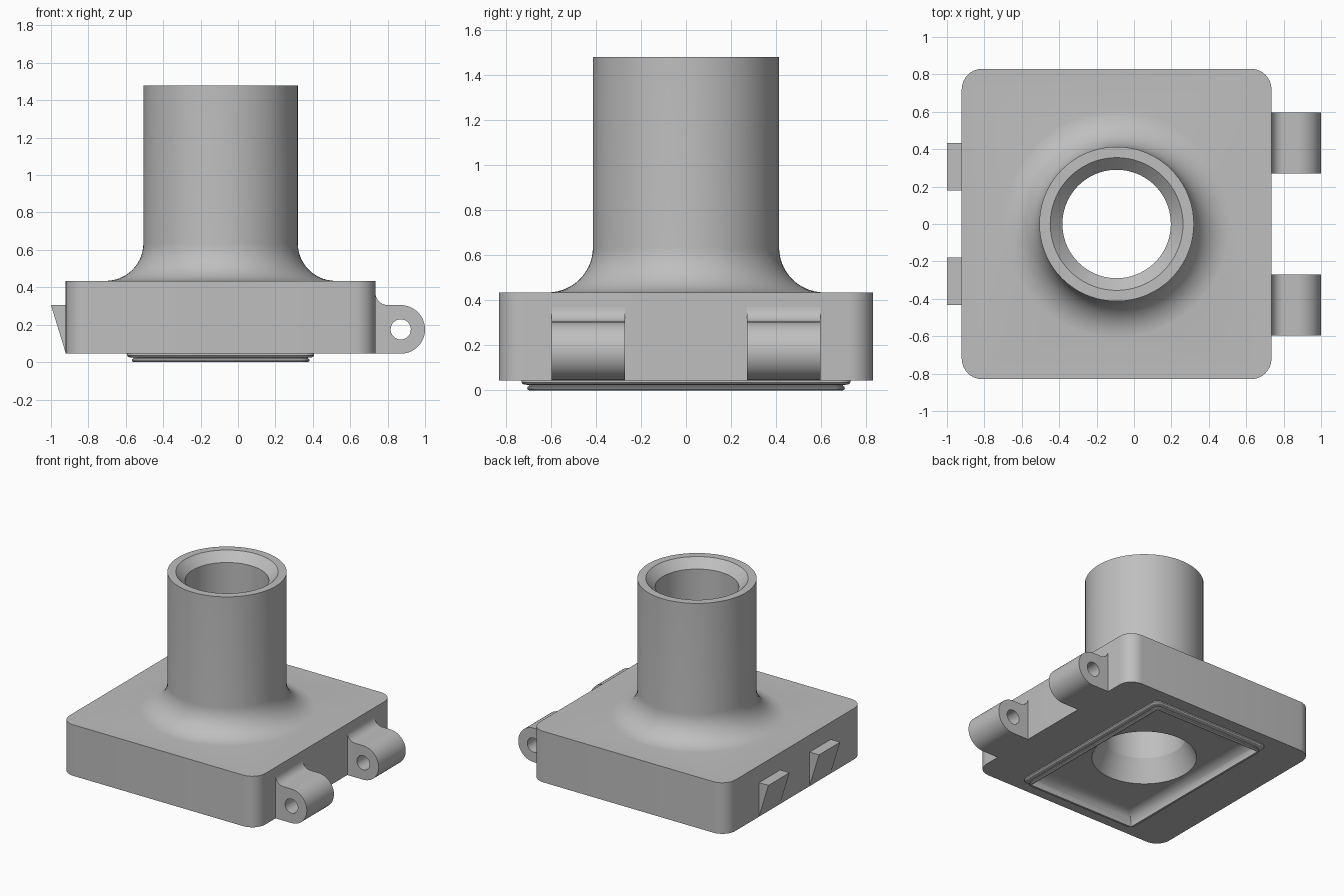
import bpy, bmesh
from math import sin, cos, pi, radians

if "Cube" in bpy.data.objects:
    bpy.data.objects.remove(bpy.data.objects["Cube"], do_unlink=True)

CX = -0.093          # shared centre of plate, tube and seal
PLATE_TOP = 0.435
PLATE_BOTTOM = 0.045

grey = bpy.data.materials.new("plain grey")
grey.use_nodes = True
grey.diffuse_color = (0.52, 0.52, 0.52, 1)
grey.node_tree.nodes["Principled BSDF"].inputs["Base Color"].default_value = (0.52, 0.52, 0.52, 1)


def make(name, bm):
    bmesh.ops.recalc_face_normals(bm, faces=bm.faces)
    mesh = bpy.data.meshes.new(name)
    bm.to_mesh(mesh)
    bm.free()
    mesh.materials.append(grey)
    obj = bpy.data.objects.new(name, mesh)
    bpy.context.collection.objects.link(obj)
    return obj


def stack(name, rings):
    """Closed solid through a list of rings with equal point counts."""
    bm = bmesh.new()
    loops = [[bm.verts.new(p) for p in ring] for ring in rings]
    n = len(loops[0])
    for a, b in zip(loops, loops[1:]):
        for i in range(n):
            j = (i + 1) % n
            bm.faces.new((a[i], a[j], b[j], b[i]))
    bm.faces.new(loops[0])
    bm.faces.new(loops[-1])
    return make(name, bm)


def lathe(name, profile, n=72):
    return stack(name, [[(CX + r * cos(2 * pi * i / n), r * sin(2 * pi * i / n), z)
                         for i in range(n)] for r, z in profile])


def rounded_rect(hx, hy, r, z, n=8):
    ring = []
    for k, (sx, sy) in enumerate(((1, 1), (-1, 1), (-1, -1), (1, -1))):
        for i in range(n + 1):
            a = (k + i / n) * pi / 2
            ring.append((CX + sx * (hx - r) + r * cos(a), sy * (hy - r) + r * sin(a), z))
    return ring


def extrude_y(name, outline, y0, y1):
    return stack(name, [[(x, y, z) for x, z in outline] for y in (y0, y1)])


def combine(target, tool, operation):
    mod = target.modifiers.new(operation, "BOOLEAN")
    mod.operation = operation
    mod.solver = "EXACT"
    mod.object = tool
    activate(target)
    bpy.ops.object.modifier_apply(modifier=mod.name)
    bpy.data.objects.remove(tool, do_unlink=True)


def activate(obj):
    bpy.ops.object.select_all(action="DESELECT")
    obj.select_set(True)
    bpy.context.view_layer.objects.active = obj


def smooth(obj):
    activate(obj)
    bpy.ops.object.shade_smooth_by_angle(angle=radians(20))


def arc(cx, cz, r, start, end, n):
    angles = [radians(start + (end - start) * i / n) for i in range(n + 1)]
    return [(cx + r * cos(a), cz + r * sin(a)) for a in angles]


# Base plate with rounded vertical corners
housing = stack("housing", [rounded_rect(0.828, 0.83, 0.11, z) for z in (PLATE_BOTTOM, PLATE_TOP)])

# Tube with a flared foot
flare = arc(0.613, PLATE_TOP + 0.2, 0.2, 270, 180, 14)
flare[0] = (0.613, PLATE_TOP - 0.001)
combine(housing, lathe("tube", [(0.613, 0.25)] + flare + [(0.413, 1.48)]), "UNION")

# Stepped sealing lip under the plate: (inset, height)
lip = [(0, 0.07), (0, 0.036), (0.005, 0.029), (0.012, 0.026), (0.034, 0.024), (0.034, 0.02),
       (0.027, 0.016), (0.025, 0.01), (0.027, 0.004), (0.034, 0)]
combine(housing, stack("seal_lip", [rounded_rect(0.5 - d, 0.73 - d, 0.05, z) for d, z in lip]), "UNION")

# Recess with coved walls inside the lip
cove = [(0, -0.02)] + [(0.09 * (1 - cos(a)), 0.086 * sin(a))
                       for a in [i * pi / 16 for i in range(9)]]
combine(housing, stack("recess", [rounded_rect(0.452 - d, 0.682 - d, 0.004, z, 2) for d, z in cove]),
        "DIFFERENCE")

# Through bore, tapered below and countersunk at the top
combine(housing, lathe("bore", [(0.364, 0.05), (0.364, 0.086), (0.29, 0.25), (0.29, 1.415),
                                (0.355, 1.48), (0.375, 1.5)]), "DIFFERENCE")
smooth(housing)

# Hinge knuckles on the left side, latch wedges on the right side
HX, HZ, HR = 0.87, 0.175, 0.13
knuckle = ([(0.72, PLATE_BOTTOM), (0.735, PLATE_BOTTOM)] + arc(HX, HZ, HR, -90, 90, 24)
           + arc(0.8, 0.37, 0.065, 270, 180, 8) + [(0.72, 0.37)])
wedge = [(-0.9, PLATE_BOTTOM), (-0.92, PLATE_BOTTOM), (-1, 0.305), (-0.9, 0.305)]
for side, s in (("front", -1), ("back", 1)):
    hinge = extrude_y(side + "_hinge_knuckle", knuckle, s * 0.27, s * 0.597)
    pin = extrude_y("pin_hole", arc(HX, HZ, 0.054, 0, 350, 35), s * 0.2, s * 0.7)
    combine(hinge, pin, "DIFFERENCE")
    smooth(hinge)
    extrude_y(side + "_latch_wedge", wedge, s * 0.178, s * 0.433)
